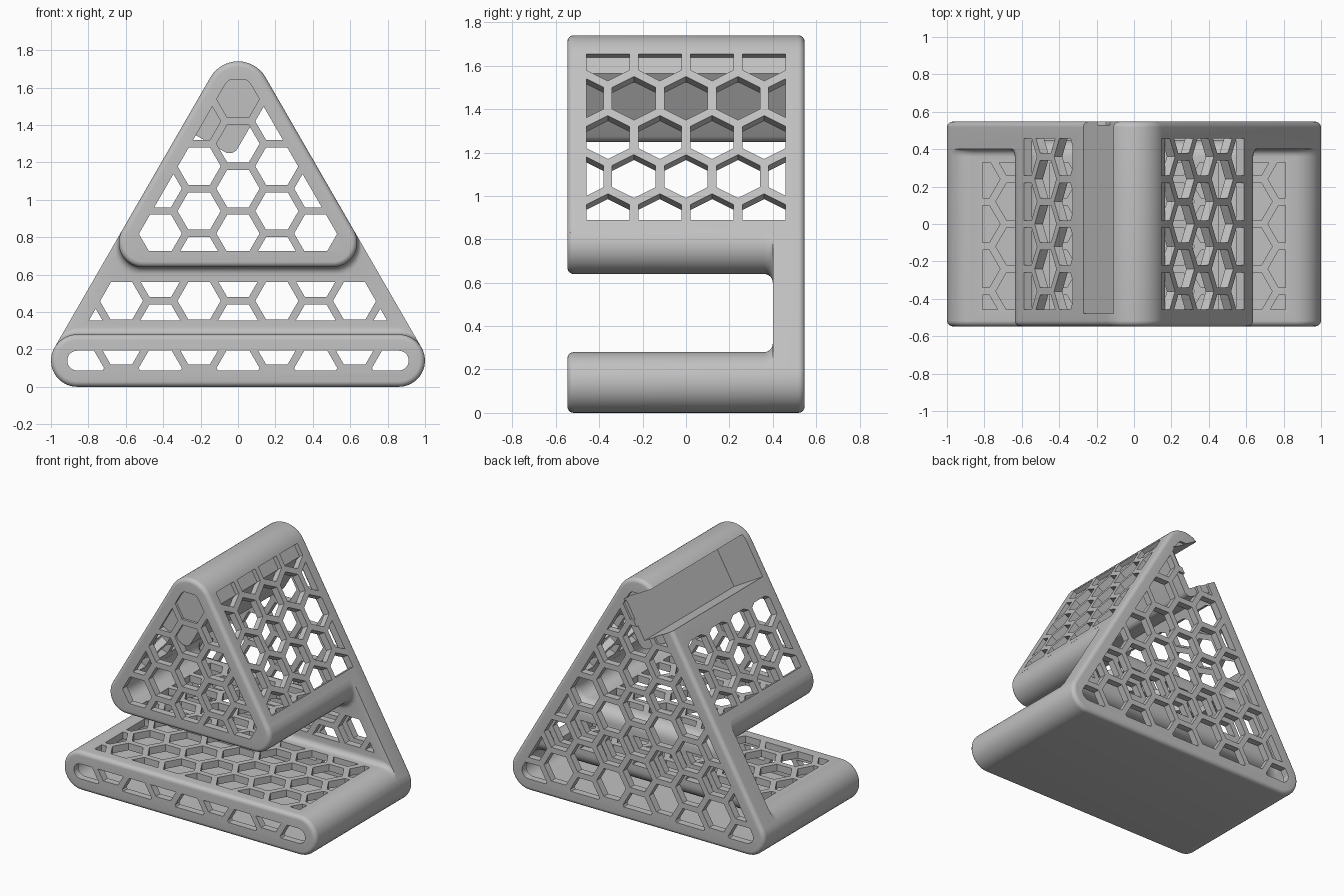
import bpy, bmesh, math
from mathutils import Vector

if "Cube" in bpy.data.objects:
    bpy.data.objects.remove(bpy.data.objects["Cube"], do_unlink=True)

SIDE = 0.9546            # distance of the sloped sides from the origin
COS, SIN = math.cos(math.pi / 6), 0.5
DEPTH, FILLET = 0.547, 0.03
SKIN, EDGE = 0.05, 0.087  # wall thickness and solid margin round the openings
PITCH, HEX = 0.24, 0.2   # honeycomb spacing and hexagon width across flats


# ---- profiles: lists of corner circles (x, z, radius, start, end) ----
def corner_x(z, r):
    return (SIDE - r - SIN * z) / COS


def triangle(bottom, r):
    z = bottom + r
    x = corner_x(z, r)
    return [(x, z, r, -90, 30), (0, 1.57, 0.17, 30, 150), (-x, z, r, 150, 270)]


def stadium(r):
    x = corner_x(r, r)
    return [(x, r, r, -90, 90), (-x, r, r, 90, 270)]


def outline(corners, inset=0.0, steps=14):
    pts = []
    for x, z, r, a0, a1 in corners:
        for i in range(steps + 1):
            a = math.radians(a0 + (a1 - a0) * i / steps)
            pts.append((x + (r - inset) * math.cos(a), z + (r - inset) * math.sin(a)))
    return pts


def slot_outline(cove, inset):
    """Gap between the base arm and the upper arm, open at both sides."""
    low, high = 0.14 + cove, 0.77 - cove
    lower = outline([(corner_x(low, 0.14), low, 0.14, 90, 30)], inset)
    upper_arc = outline([(corner_x(high, 0.13), high, 0.13, 30, -90)], inset)
    outer = [(x + 0.4 * COS, z + 0.4 * SIN) for x, z in (lower[-1], upper_arc[0])]
    right = lower + outer + upper_arc
    return right + [(-x, z) for x, z in reversed(right)]


def rect(a0, a1, b0, b1):
    return [(a0, b0), (a1, b0), (a1, b1), (a0, b1)]


def clip(poly, region):
    """Keep the part of poly inside a convex counter-clockwise region."""
    for p, q in zip(region, region[1:] + region[:1]):
        ex, ey = q[0] - p[0], q[1] - p[1]
        if math.hypot(ex, ey) < 1e-6:
            continue
        out = []
        for s, t in zip(poly, poly[1:] + poly[:1]):
            ds = ex * (s[1] - p[1]) - ey * (s[0] - p[0])
            dt = ex * (t[1] - p[1]) - ey * (t[0] - p[0])
            if ds >= 0:
                out.append(s)
            if ds * dt < 0:
                k = ds / (ds - dt)
                out.append((s[0] + k * (t[0] - s[0]), s[1] + k * (t[1] - s[1])))
        poly = out
        if len(poly) < 3:
            return []
    return poly


def area(poly):
    return abs(sum(s[0] * t[1] - s[1] * t[0] for s, t in zip(poly, poly[1:] + poly[:1]))) / 2


def honeycomb(region, origin=(0, 0)):
    cells = []
    r = HEX / 2 / COS
    for i in range(-10, 11):
        for j in range(-10, 11):
            ca = origin[0] + i * PITCH * COS
            cb = origin[1] + (j + (i % 2) / 2) * PITCH
            hexagon = [(ca + r * math.cos(k * math.pi / 3), cb + r * math.sin(k * math.pi / 3))
                       for k in range(6)]
            cell = clip(hexagon, region)
            if len(cell) > 2 and area(cell) > 0.0008:
                cells.append(cell)
    return cells


# ---- mesh helpers ----
def finish(name, bm):
    bmesh.ops.remove_doubles(bm, verts=bm.verts, dist=1e-5)
    bmesh.ops.recalc_face_normals(bm, faces=bm.faces)
    mesh = bpy.data.meshes.new(name)
    bm.to_mesh(mesh)
    bm.free()
    ob = bpy.data.objects.new(name, mesh)
    bpy.context.collection.objects.link(ob)
    return ob


def loft(name, rings):
    """rings: list of (y, outline points), all with the same count."""
    bm = bmesh.new()
    loops = [[bm.verts.new((x, y, z)) for x, z in pts] for y, pts in rings]
    for lo, hi in zip(loops, loops[1:]):
        n = len(lo)
        for i in range(n):
            bm.faces.new((lo[i], lo[(i + 1) % n], hi[(i + 1) % n], hi[i]))
    bm.faces.new(loops[0])
    bm.faces.new(loops[-1])
    return finish(name, bm)


def prisms(name, polys, place, n0, n1):
    bm = bmesh.new()
    for poly in polys:
        lo = [bm.verts.new(place(a, b, n0)) for a, b in poly]
        hi = [bm.verts.new(place(a, b, n1)) for a, b in poly]
        bm.faces.new(lo)
        bm.faces.new(hi)
        for i in range(len(lo)):
            j = (i + 1) % len(lo)
            bm.faces.new((lo[i], lo[j], hi[j], hi[i]))
    return finish(name, bm)


def combine(target, tool, operation):
    tool.hide_render = True
    mod = target.modifiers.new(operation.lower(), 'BOOLEAN')
    mod.operation, mod.object, mod.solver = operation, tool, 'EXACT'
    bpy.context.view_layer.objects.active = target
    bpy.ops.object.modifier_apply(modifier=mod.name)
    bpy.data.objects.remove(tool, do_unlink=True)


QUARTER = [i / 6 * math.pi / 2 for i in range(7)]


def stand(name, inset, depth, fillet, cove):
    """Triangular block with a slot cut in from the front; cove rounds the slot's end."""
    steps = [(depth - fillet * (1 - math.sin(a)), inset + fillet * (1 - math.cos(a)))
             for a in (QUARTER if fillet else [0])]
    front = [(-y, o) for y, o in reversed(steps)]
    block = loft(name, [(y, outline(triangle(0, 0.14), o)) for y, o in front + steps])
    rings = [(front[0][0] - 0.1, slot_outline(0, front[0][1]))]
    rings += [(y, slot_outline(0, o)) for y, o in front]
    rings += [(0.36 + cove * math.sin(a), slot_outline(cove * (1 - math.cos(a)), inset))
              for a in QUARTER]
    combine(block, loft("slot", rings), 'DIFFERENCE')
    return block


def upright(a, b, n):     # x, z, along y
    return Vector((a, n, b))


def flat(a, b, n):        # x, y, along z
    return Vector((a, b, n))


def slope(sign):          # up the sloped side, along y, out of the side
    def place(a, b, n):
        z = 1.45
        x = corner_x(z, 0)
        return Vector((sign * (x - a * SIN + n * COS), b, z + a * COS + n * SIN))
    return place


# ---- hollow shell: back plate, upper arm and base arm in one ----
body = stand("triangular_stand", 0, DEPTH, FILLET, 0.04)
combine(body, stand("inside", SKIN, DEPTH - SKIN, 0, 0.04 + SKIN), 'DIFFERENCE')

# ---- honeycomb openings ----
full, upper = triangle(0, 0.14), triangle(0.64, 0.13)
apex_cell = (0, 1.54)
for shape in (upper, stadium(0.14)):
    cells = honeycomb(outline(shape, EDGE), apex_cell)
    combine(body, prisms("front_openings", cells, upright, -0.6, -0.47), 'DIFFERENCE')
cells = honeycomb(outline(full, EDGE), apex_cell)
combine(body, prisms("back_openings", cells, upright, 0.475, 0.6), 'DIFFERENCE')
cells = honeycomb(clip(rect(-1, 1, 0.355, 0.56), outline(full, EDGE)), apex_cell)
combine(body, prisms("plate_openings", cells, upright, 0.37, 0.47), 'DIFFERENCE')
for half, low, high in ((0.81, 0.2, 0.32), (0.45, 0.58, 0.72)):
    cells = honeycomb(rect(-half, half, -0.458, 0.33))
    combine(body, prisms("slot_openings", cells, flat, low, high), 'DIFFERENCE')
for sign, top in ((1, 0.235), (-1, -0.127)):
    cells = honeycomb(rect(-0.647, top, -0.458, 0.458))
    combine(body, prisms("side_openings", cells, slope(sign), -0.07, 0.03), 'DIFFERENCE')


# ---- tilted pocket near the top of the right side, open at the back ----
def pocket_point(d, s):
    return (-0.27 + d * COS + s * SIN, 1.44 - d * SIN + s * COS)


shell = [(-0.06, -0.06)]
shell += [(0.265 + 0.05 * math.sin(a), -0.01 - 0.05 * math.cos(a)) for a in QUARTER]
shell += [(0.315, 0.6), (-0.06, 0.6)]
shell = clip([pocket_point(d, s) for d, s in shell], outline(upper, 0.03))
combine(body, prisms("pocket_shell", [shell], upright, -0.53, 0.53), 'UNION')
hollow = [pocket_point(d, s) for d, s in rect(-0.15, 0.26, 0, 0.305)]
combine(body, prisms("pocket_hollow", [hollow], upright, -0.478, 0.6), 'DIFFERENCE')

# ---- material and shading ----
grey = bpy.data.materials.new("plain_grey")
grey.use_nodes = True
colour = (0.53, 0.53, 0.53, 1)
grey.diffuse_color = colour
grey.node_tree.nodes["Principled BSDF"].inputs["Base Color"].default_value = colour
body.data.materials.clear()
body.data.materials.append(grey)
for p in body.data.polygons:
    p.material_index = 0
bpy.ops.object.select_all(action='DESELECT')
body.select_set(True)
bpy.context.view_layer.objects.active = body
bpy.ops.object.shade_smooth_by_angle(angle=math.radians(30))
